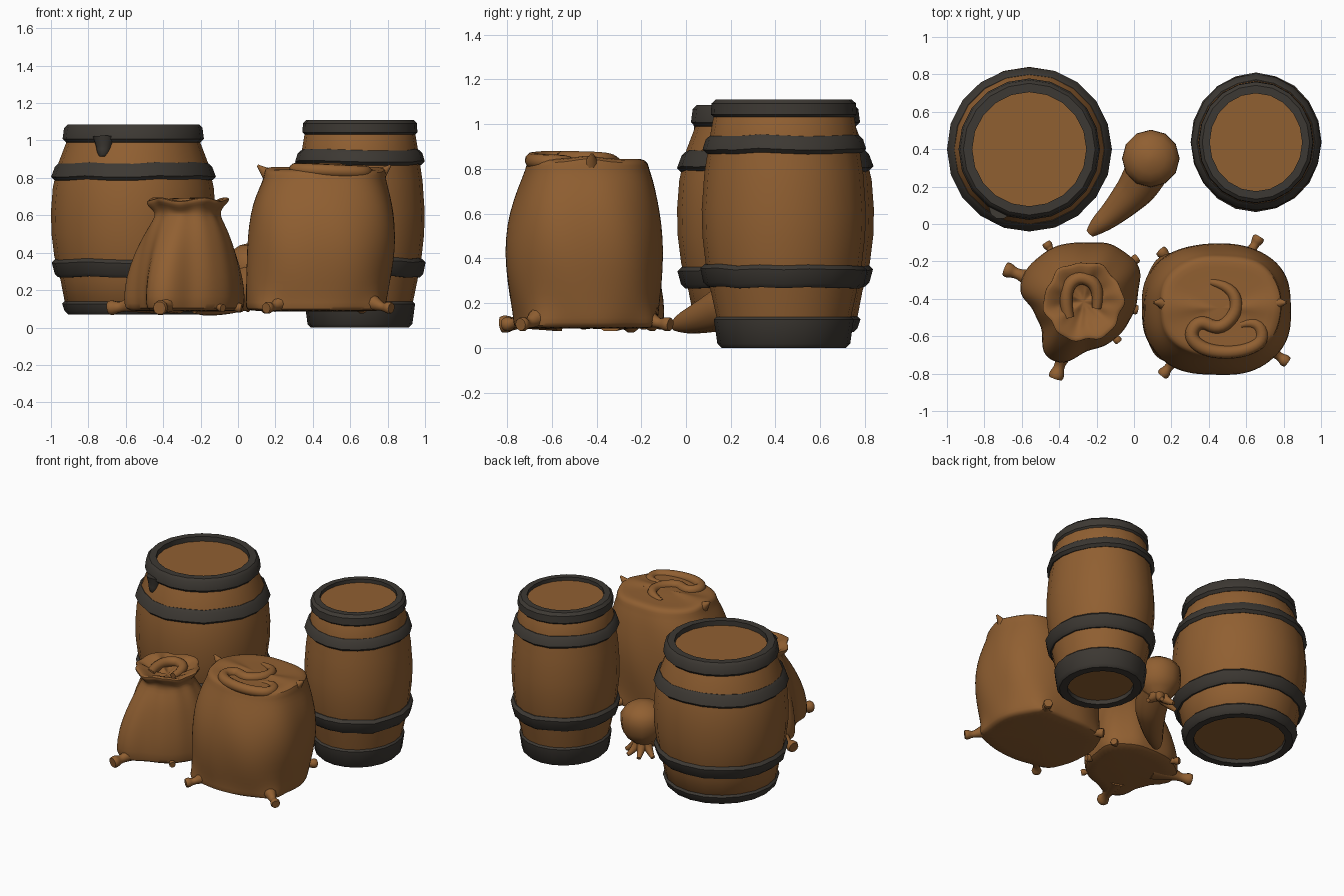
import bpy, bmesh, random
from math import sin, cos, pi, tau, atan2, exp, hypot
from mathutils import Vector

random.seed(4)
if "Cube" in bpy.data.objects:
    bpy.data.objects.remove(bpy.data.objects["Cube"], do_unlink=True)


def material(name, rgb):
    m = bpy.data.materials.new(name)
    m.use_nodes = True
    color = (*rgb, 1)
    m.diffuse_color = color
    m.node_tree.nodes["Principled BSDF"].inputs["Base Color"].default_value = color
    return m


BROWN = material("warm_brown", (0.28, 0.115, 0.031))
DARK = material("charcoal_iron", (0.046, 0.040, 0.033))


def finish(name, mesh, mat, angle=0.7):
    obj = bpy.data.objects.new(name, mesh)
    bpy.context.collection.objects.link(obj)
    mesh.materials.clear()
    mesh.materials.append(mat)
    bpy.ops.object.select_all(action="DESELECT")
    obj.select_set(True)
    bpy.context.view_layer.objects.active = obj
    bpy.ops.object.shade_smooth_by_angle(angle=angle)
    return obj


def skin(name, rings, mat, loop=False, subdivide=0):
    """Join rings of points with quads; cap the ends unless the rings loop."""
    bm = bmesh.new()
    rows = [[bm.verts.new(p) for p in ring] for ring in rings]
    n = len(rows[0])
    pairs = list(zip(rows, rows[1:])) + ([(rows[-1], rows[0])] if loop else [])
    for a, b in pairs:
        for i in range(n):
            j = (i + 1) % n
            bm.faces.new((a[i], a[j], b[j], b[i]))
    if not loop:
        bm.faces.new(rows[0][::-1])
        bm.faces.new(rows[-1])
    bmesh.ops.recalc_face_normals(bm, faces=bm.faces)
    mesh = bpy.data.meshes.new(name)
    bm.to_mesh(mesh)
    bm.free()
    obj = finish(name, mesh, mat, 0.7 if not subdivide else 1.2)
    if subdivide:
        soft = obj.modifiers.new("soft", "SUBSURF")
        soft.levels = soft.render_levels = subdivide


def tube(name, points, mat, sides=3):
    """Tapered tube through (x, y, z, radius) points."""
    cu = bpy.data.curves.new(name, "CURVE")
    cu.dimensions = "3D"
    cu.bevel_depth = 1
    cu.bevel_resolution = sides
    cu.use_fill_caps = True
    sp = cu.splines.new("NURBS")
    sp.points.add(len(points) - 1)
    for p, (x, y, z, r) in zip(sp.points, points):
        p.co = (x, y, z, 1)
        p.radius = r
    sp.order_u = 3
    sp.use_endpoint_u = True
    sp.resolution_u = 5
    tmp = bpy.data.objects.new(name + "_path", cu)
    bpy.context.collection.objects.link(tmp)
    deps = bpy.context.evaluated_depsgraph_get()
    mesh = bpy.data.meshes.new_from_object(tmp.evaluated_get(deps))
    bpy.data.objects.remove(tmp, do_unlink=True)
    finish(name, mesh, mat, 1.0)


# ---- Barrels ----
SIDES = 20


def lathe(name, profile, center, stretch, mat, loop=False, wobble=0.0):
    dz = [random.uniform(-wobble, wobble) for _ in range(SIDES)]
    dr = [random.uniform(-wobble, wobble) * 0.5 for _ in range(SIDES)]
    rings = []
    for r, z in profile:
        rings.append([Vector((center[0] + (r + dr[i]) * cos(tau * i / SIDES),
                              center[1] + (r + dr[i]) * stretch * sin(tau * i / SIDES),
                              z + dz[i])) for i in range(SIDES)])
    skin(name, rings, mat, loop)


def barrel(name, center, stretch, body, hoops):
    lathe(name + "_staves_and_lids", body, center, stretch, BROWN)
    for part, z0, z1, r0, r1, inner in hoops:
        e = 0.018
        profile = [(inner, z0), (r0 - e, z0), (r0, z0 + e), (r1, z1 - e), (r1 - e, z1), (inner, z1)]
        wobble = 0.0 if part.endswith("rim") else 0.005
        lathe(f"{name}_{part}", profile, center, stretch, DARK, True, wobble)


barrel("wide_barrel", (-0.56, 0.40), 1.0,
       [(0.02, 0.10), (0.33, 0.10), (0.365, 0.13), (0.388, 0.25), (0.422, 0.38), (0.437, 0.50),
        (0.440, 0.62), (0.430, 0.75), (0.400, 0.88), (0.358, 0.99), (0.33, 1.05), (0.02, 1.05)],
       [("bottom_rim", 0.07, 0.145, 0.367, 0.380, 0.30),
        ("lower_hoop", 0.27, 0.365, 0.422, 0.438, 0.37),
        ("upper_hoop", 0.79, 0.88, 0.440, 0.420, 0.37),
        ("top_rim", 0.99, 1.085, 0.378, 0.370, 0.305)])
barrel("narrow_barrel", (0.652, 0.437), 1.06,
       [(0.02, 0.03), (0.26, 0.03), (0.28, 0.12), (0.307, 0.25), (0.330, 0.38), (0.343, 0.50),
        (0.346, 0.62), (0.335, 0.78), (0.312, 0.94), (0.297, 1.03), (0.27, 1.085), (0.02, 1.085)],
       [("bottom_rim", 0.0, 0.145, 0.280, 0.295, 0.21),
        ("lower_hoop", 0.27, 0.37, 0.337, 0.350, 0.29),
        ("upper_hoop", 0.87, 0.95, 0.345, 0.332, 0.28),
        ("top_rim", 1.025, 1.11, 0.307, 0.305, 0.247)])
tube("tar_drip", [(-0.715, 0.085, 1.02, 0.06), (-0.715, 0.08, 0.97, 0.044),
                  (-0.72, 0.07, 0.93, 0.034), (-0.72, 0.066, 0.912, 0.02)], DARK)

# ---- Large square sack ----
SEG = 48


def gap(a, b):
    return (a - b + pi) % tau - pi


def bump(t, angles, width):
    return sum(exp(-(gap(t, a) / width) ** 2) for a in angles)


bx, by = 0.44, -0.455
big_corners = [(0.14, -0.79), (0.79, -0.71), (0.15, -0.14), (0.67, -0.10)]
corner_angles = [atan2(y - by, x - bx) for x, y in big_corners]
# (height, x range, y range)
levels = [(0.085, 0.09, 0.75, -0.74, -0.16), (0.095, 0.04, 0.78, -0.77, -0.13),
          (0.13, 0.04, 0.79, -0.77, -0.125), (0.19, 0.04, 0.80, -0.78, -0.12),
          (0.29, 0.045, 0.82, -0.80, -0.11), (0.42, 0.05, 0.842, -0.812, -0.102),
          (0.55, 0.06, 0.842, -0.80, -0.108), (0.66, 0.08, 0.825, -0.77, -0.125),
          (0.75, 0.115, 0.80, -0.735, -0.145), (0.80, 0.14, 0.785, -0.715, -0.165),
          (0.83, 0.14, 0.79, -0.71, -0.17), (0.848, 0.17, 0.75, -0.68, -0.20),
          (0.842, 0.24, 0.68, -0.62, -0.26), (0.848, 0.38, 0.54, -0.50, -0.40)]
rings = []
for z, x0, x1, y0, y1 in levels:
    ring = []
    low = max(0, 1 - (z - 0.09) / 0.12)
    high = max(0, 1 - abs(z - 0.83) / 0.05)
    for i in range(SEG):
        t = tau * i / SEG
        c, s = cos(t), sin(t)
        k = (abs(c) ** 2.5 + abs(s) ** 2.5) ** (-1 / 2.5)
        k *= 1 + 0.11 * low * bump(t, corner_angles, 0.2) + 0.008 * sin(7 * t + 9 * z)
        k *= 1 - 0.04 * low * sin(2 * t) ** 4 * 0.5
        ears = high * bump(t, (0, pi), 0.3)
        ring.append(Vector(((x0 + x1) / 2 + (x1 - x0) / 2 * k * c,
                            (y0 + y1) / 2 + (y1 - y0) / 2 * k * s, z + 0.02 * ears)))
    rings.append(ring)
skin("large_sack", rings, BROWN, subdivide=1)

# Upper ears of the large sack
for side, x, inward in (("left", 0.815, -1), ("right", 0.105, 1)):
    tube(f"large_sack_{side}_ear", [(x + inward * 0.17, -0.43, 0.77, 0.09),
                                    (x + inward * 0.08, -0.43, 0.80, 0.055),
                                    (x + inward * 0.03, -0.42, 0.84, 0.022),
                                    (x, -0.42, 0.867, 0.006)], BROWN)

# Folded mouth curling over the top
tube("large_sack_folded_mouth",
     [(0.41, -0.31, 0.83, 0.02), (0.52, -0.33, 0.843, 0.03), (0.56, -0.46, 0.845, 0.035),
      (0.46, -0.57, 0.845, 0.035), (0.35, -0.51, 0.845, 0.035), (0.29, -0.60, 0.845, 0.036),
      (0.38, -0.68, 0.843, 0.036), (0.56, -0.69, 0.835, 0.035), (0.70, -0.63, 0.83, 0.035),
      (0.66, -0.51, 0.83, 0.032), (0.57, -0.54, 0.83, 0.02)], BROWN)


# Gathered corners splaying on the floor
def foot(name, tip, center, size=1.0):
    d = Vector((tip[0] - center[0], tip[1] - center[1])).normalized()
    at = lambda back: (tip[0] - d.x * back, tip[1] - d.y * back)
    pts = [(*at(0.20 * size), 0.16, 0.075 * size), (*at(0.09 * size), 0.12, 0.03 * size),
           (*at(0.05 * size), 0.108, 0.02 * size), (*at(0.015), 0.106, 0.036 * size),
           (*at(0), 0.104, 0.028 * size)]
    tube(name, pts, BROWN)


for i, tip in enumerate([(0.15, -0.81), (0.82, -0.74), (0.14, -0.14), (0.67, -0.07)]):
    foot(f"large_sack_foot_{i + 1}", tip, (bx, by))

# ---- Small tied sack ----
sx0, sy0 = -0.28, -0.40
outline = [(-0.60, -0.27), (-0.46, -0.14), (-0.28, -0.10), (-0.10, -0.13), (0.02, -0.22),
           (0.0, -0.38), (-0.08, -0.58), (-0.25, -0.67), (-0.43, -0.74), (-0.52, -0.52)]
polar = [(atan2(y - sy0, x - sx0), hypot(x - sx0, y - sy0)) for x, y in outline]


def foot_radius(t):
    w = [(exp(-(gap(t, a) / 0.3) ** 2), r) for a, r in polar]
    return sum(k * r for k, r in w) / sum(k for k, _ in w)


# (height, radius, share of the floor outline, fold depth)
levels = [(0.085, 0.25, 0.9, 0), (0.095, 0.29, 1.0, 0), (0.16, 0.295, 1.0, 0.01),
          (0.27, 0.288, 0.9, 0.012), (0.40, 0.258, 0.65, 0.015), (0.50, 0.222, 0.3, 0.02),
          (0.57, 0.186, 0.1, 0.03), (0.605, 0.168, 0, 0.04), (0.635, 0.18, 0, 0.05),
          (0.662, 0.21, 0, 0.06), (0.685, 0.216, 0, 0.06), (0.69, 0.195, 0, 0.07),
          (0.67, 0.145, 0, 0.12), (0.64, 0.105, 0, 0.15), (0.625, 0.04, 0, 0.1)]
rings = []
for z, r, share, fold in levels:
    ring = []
    for i in range(SEG):
        t = tau * i / SEG
        k = r * (1 - share) + foot_radius(t) * r / 0.29 * share
        k *= 1 + fold * (0.6 * sin(6 * t + 1) + 0.5 * sin(11 * t + 2))
        dz = 0.01 * sin(5 * t + 1) if z > 0.62 else 0
        ring.append(Vector((sx0 + 0.01 + k * cos(t), sy0 + k * sin(t) - 0.015 * (1 - share), z + dz)))
    rings.append(ring)
skin("small_sack", rings, BROWN, subdivide=1)
tube("small_sack_mouth_fold", [(-0.35, -0.50, 0.64, 0.03), (-0.38, -0.37, 0.655, 0.035),
                               (-0.30, -0.27, 0.66, 0.035), (-0.18, -0.33, 0.655, 0.035),
                               (-0.20, -0.45, 0.64, 0.025)], BROWN)
for i, (tip, size) in enumerate([((-0.69, -0.24), 1.25), ((-0.42, -0.825), 1.25), ((-0.08, -0.63), 0.7),
                                 ((-0.47, -0.10), 0.8), ((0.02, -0.18), 0.8), ((0.02, -0.46), 0.8)]):
    foot(f"small_sack_foot_{i + 1}", tip, (sx0, sy0), size)

# ---- Little bundle between the barrels ----
hx, hy = 0.09, 0.35
head = [(0.14, 0.05), (0.17, 0.07), (0.21, 0.115), (0.26, 0.146), (0.32, 0.154), (0.37, 0.152),
        (0.41, 0.125), (0.44, 0.08), (0.455, 0.02)]
rings = [[Vector((hx + r * cos(tau * i / 12), hy + r * sin(tau * i / 12), z))
          for i in range(12)] for z, r in head]
skin("bundle_head", rings, BROWN)
tube("bundle_tail", [(0.09, 0.33, 0.26, 0.12), (0.04, 0.22, 0.20, 0.112), (-0.04, 0.13, 0.16, 0.09),
                     (-0.12, 0.05, 0.13, 0.068), (-0.20, -0.015, 0.11, 0.048),
                     (-0.235, -0.05, 0.10, 0.025)], BROWN, 4)
for i in range(4):
    c, s = cos(0.3 + i * 0.8), sin(0.3 + i * 0.8)
    tube(f"bundle_tassel_{i + 1}", [(hx + c * r, hy + s * r, z, w) for r, z, w in
                                    ((0.03, 0.18, 0.045), (0.06, 0.13, 0.025), (0.12, 0.095, 0.014))], BROWN)
